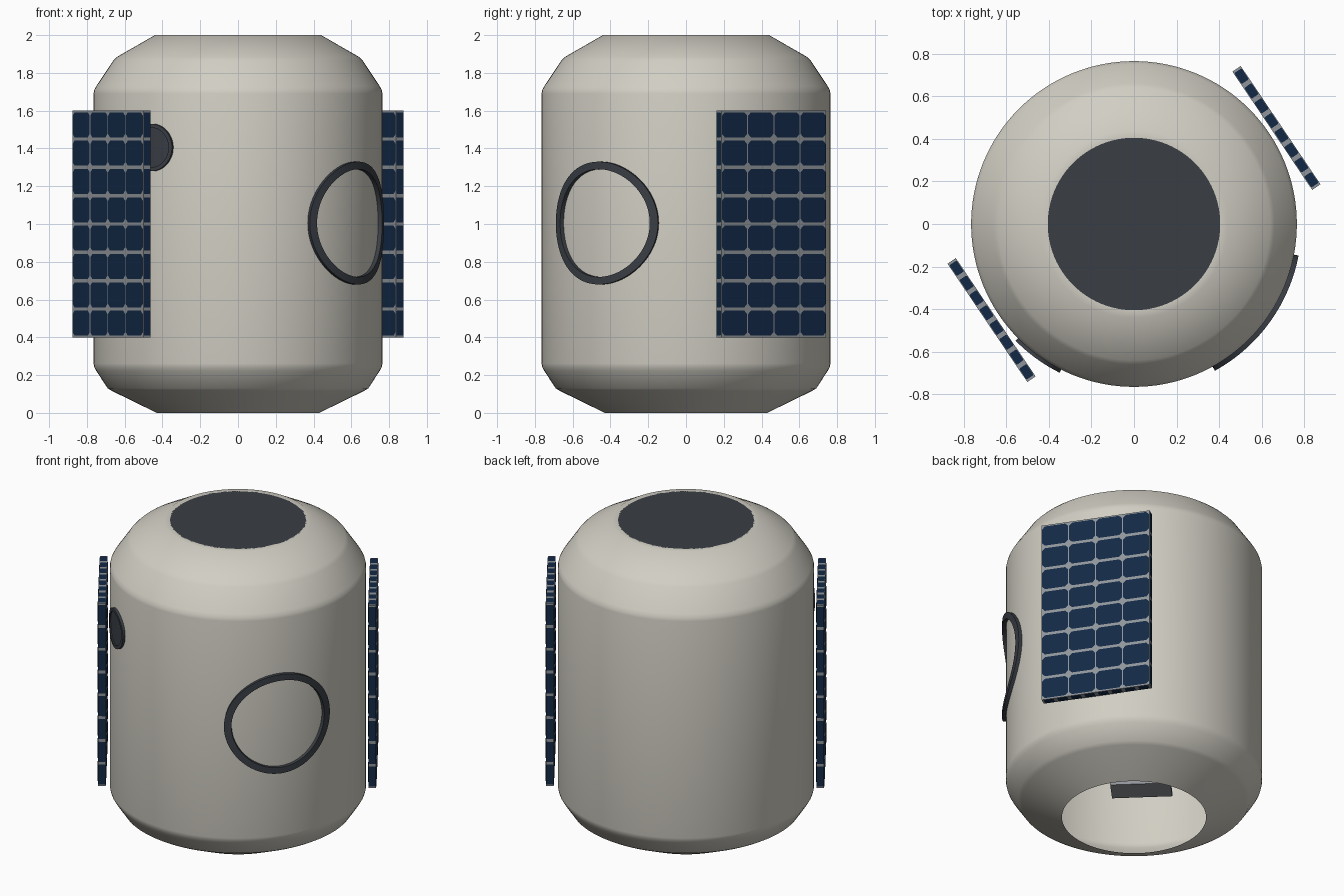
import bpy, bmesh, math
from mathutils import Vector, Matrix

if "Cube" in bpy.data.objects:
    bpy.data.objects.remove(bpy.data.objects["Cube"])

R = 0.765  # hull radius


def material(name, rgb):
    m = bpy.data.materials.new(name)
    m.diffuse_color = (*rgb, 1)
    m.use_nodes = True
    m.node_tree.nodes["Principled BSDF"].inputs["Base Color"].default_value = m.diffuse_color
    return m


HULL = material("warm_white_hull", (0.64, 0.62, 0.55))
DARK = material("charcoal", (0.042, 0.049, 0.060))
CELL = material("navy_cell", (0.006, 0.022, 0.062))
GREY = material("panel_grey", (0.28, 0.30, 0.32))


def finish(name, bm, mats, smooth=None, recalc=True):
    if recalc:
        bmesh.ops.recalc_face_normals(bm, faces=bm.faces)
    me = bpy.data.meshes.new(name)
    bm.to_mesh(me)
    bm.free()
    for m in mats:
        me.materials.append(m)
    ob = bpy.data.objects.new(name, me)
    bpy.context.collection.objects.link(ob)
    if smooth:
        bpy.ops.object.select_all(action='DESELECT')
        bpy.context.view_layer.objects.active = ob
        ob.select_set(True)
        bpy.ops.object.shade_smooth_by_angle(angle=math.radians(smooth))
    return ob


def sweep(profile, place, n=96, closed=False):
    """Revolve (a, b) profile points; place(a, b, angle) gives the position."""
    bm = bmesh.new()
    rings = [[bm.verts.new(place(a, b, 2 * math.pi * i / n)) for i in range(n)]
             for a, b in profile]
    pairs = list(zip(rings, rings[1:]))
    if closed:
        pairs.append((rings[-1], rings[0]))
    for p, q in pairs:
        for i in range(n):
            j = (i + 1) % n
            bm.faces.new((p[i], p[j], q[j], q[i]))
    bmesh.ops.remove_doubles(bm, verts=bm.verts, dist=1e-5)
    return bm


def upright(r, z, t):
    return (r * math.cos(t), r * math.sin(t), z)


def on_hull(azimuth, z0):
    """Wraps a round fitting onto the hull: a = radius, b = height off the wall."""
    def place(a, b, t):
        az = math.radians(azimuth) + math.asin(a * math.cos(t) / R)
        return ((R + b) * math.cos(az), (R + b) * math.sin(az), z0 + a * math.sin(t))
    return place


# Hull: open at the bottom, narrow rim at the top
hull = [(0.43, 0), (0.665, 0.115), (0.69, 0.13), (0.75, 0.222), (0.761, 0.242), (R, 0.262),
        (R, 1.69), (0.761, 1.71), (0.75, 1.73), (0.66, 1.865), (0.64, 1.885), (0.44, 2.0),
        (0.405, 2.0)]
finish("hull", sweep(hull, upright, 128), [HULL], 40)

# Top hatch disc
finish("top_hatch", sweep([(0.41, 1.99), (0.41, 2.0), (0.0, 2.0)], upright), [DARK])

# Large ring on the front right, wrapped on the wall
ring = [(0.285, -0.01), (0.285, 0.022), (0.325, 0.022), (0.325, -0.01)]
finish("door_ring", sweep(ring, on_hull(-36, 1.005), closed=True), [DARK], 40)

# Small porthole on the front left
rim = [(0.105, -0.01), (0.105, 0.016), (0.125, 0.016), (0.125, -0.01)]
finish("porthole_rim", sweep(rim, on_hull(234, 1.405), 64, True), [DARK], 40)
glass = [(0.0, 0.009), (0.035, 0.009), (0.07, 0.009), (0.108, 0.009)]
finish("porthole_glass", sweep(glass, on_hull(234, 1.405), 64), [DARK], 40)


# Solar panels: grey slab with navy cells on every side
def add_cells(bm, origin, u, v, cols, rows, w, h, gap_u, gap_v, cut):
    normal = u.cross(v)
    cw, ch = w / cols, h / rows
    a, b = (cw - gap_u) / 2, (ch - gap_v) / 2
    shape = [(a - cut, -b), (a, cut - b), (a, b - cut), (a - cut, b),
             (cut - a, b), (-a, b - cut), (-a, cut - b), (cut - a, -b)]
    for i in range(cols):
        for j in range(rows):
            c = origin + u * ((i + 0.5) * cw - w / 2) + v * ((j + 0.5) * ch - h / 2) + normal * 0.0015
            f = bm.faces.new([bm.verts.new(c + u * x + v * y) for x, y in shape])
            f.material_index = 1


def solar_panel(name, azimuth):
    W, T, H = 0.67, 0.047, 1.2
    X, Y, Z = Vector((1, 0, 0)), Vector((0, 1, 0)), Vector((0, 0, 1))
    bm = bmesh.new()
    bmesh.ops.create_cube(bm, size=1)
    bmesh.ops.scale(bm, vec=(T, W, H), verts=bm.verts)
    for s in (1, -1):
        add_cells(bm, X * s * T / 2, Y * s, Z, 4, 8, W, H, 0.006, 0.018, 0.018)  # faces
        add_cells(bm, Y * s * W / 2, X * -s, Z, 1, 8, T, H, 0.004, 0.018, 0.003)  # ends
        add_cells(bm, Z * s * H / 2, X * s, Y, 1, 8, T, W, 0.006, 0.022, 0.004)  # top, bottom
    az = math.radians(azimuth)
    spot = Matrix.Translation((0.807 * math.cos(az), 0.807 * math.sin(az), 1.0))
    bmesh.ops.transform(bm, matrix=spot @ Matrix.Rotation(az, 4, 'Z'), verts=bm.verts)
    finish(name, bm, [GREY, CELL], recalc=False)


solar_panel("right_solar_panel", 34)
solar_panel("left_solar_panel", 214)


# Small equipment shelf inside, seen through the open bottom
def inner_box(name, size, radius, z, mat):
    az = math.radians(226)
    bm = bmesh.new()
    bmesh.ops.create_cube(bm, size=1)
    bmesh.ops.scale(bm, vec=size, verts=bm.verts)
    bmesh.ops.rotate(bm, matrix=Matrix.Rotation(az, 3, 'Z'), verts=bm.verts)
    bmesh.ops.translate(bm, vec=(radius * math.cos(az), radius * math.sin(az), z), verts=bm.verts)
    finish(name, bm, [mat])


inner_box("inner_shelf", (0.16, 0.36, 0.03), 0.62, 0.555, GREY)
inner_box("inner_unit", (0.12, 0.24, 0.12), 0.62, 0.63, DARK)
